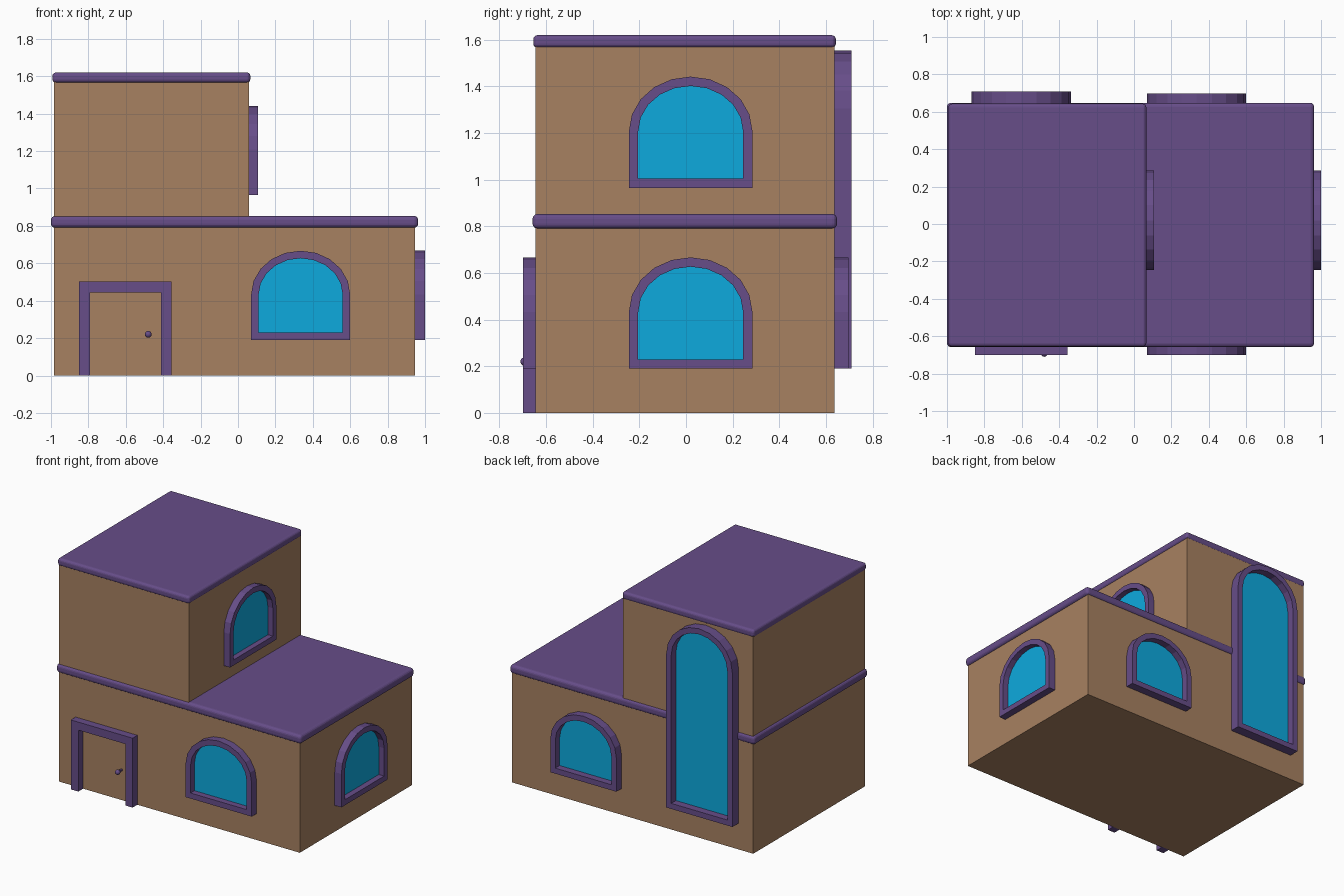
import bpy, bmesh
from math import sin, cos, pi, radians

if "Cube" in bpy.data.objects:
    bpy.data.objects.remove(bpy.data.objects["Cube"])


def material(name, rgb):
    m = bpy.data.materials.new(name)
    m.diffuse_color = (*rgb, 1)
    m.use_nodes = True
    m.node_tree.nodes["Principled BSDF"].inputs["Base Color"].default_value = m.diffuse_color
    return m


TAN = material("tan_wall", (0.39, 0.22, 0.12))
PURPLE = material("purple_trim", (0.135, 0.075, 0.25))
BLUE = material("blue_glass", (0.004, 0.40, 0.73))


def finish(name, bm, mat):
    bmesh.ops.recalc_face_normals(bm, faces=bm.faces)
    me = bpy.data.meshes.new(name)
    bm.to_mesh(me)
    bm.free()
    me.materials.append(mat)
    ob = bpy.data.objects.new(name, me)
    bpy.context.collection.objects.link(ob)
    return ob


def box(name, x, y, z, mat, bevel=0):
    bm = bmesh.new()
    bmesh.ops.create_cube(bm, size=1)
    for v in bm.verts:
        v.co = [(a + b) / 2 + c * (b - a) for (a, b), c in zip((x, y, z), v.co)]
    ob = finish(name, bm, mat)
    if bevel:
        mod = ob.modifiers.new("rounded_edge", 'BEVEL')
        mod.width = bevel
        mod.segments = 4
    return ob


def arch(half, z0, z1, rise, inset=0, n=10):
    """Outline of an arched opening, as (u, z) points."""
    w, r, spring = half - inset, rise - inset, z1 - rise
    pts = [(-w, z0 + inset), (w, z0 + inset)]
    return pts + [(w * cos(pi * i / n), spring + r * sin(pi * i / n)) for i in range(n + 1)]


def window(name, loc, turn, z0, z1, rise, depth, half=0.265, glass=0.01):
    outer, inner = arch(half, z0, z1, rise), arch(half, z0, z1, rise, 0.04)
    # Frame: ring between two arches, given depth
    bm = bmesh.new()
    rings = [[bm.verts.new((u, y, z)) for u, z in pts]
             for pts, y in ((outer, 0), (outer, -depth), (inner, -depth), (inner, 0))]
    n = len(outer)
    for k in range(4):
        a, b = rings[k], rings[(k + 1) % 4]
        for i in range(n):
            j = (i + 1) % n
            bm.faces.new((a[i], a[j], b[j], b[i]))
    frame = finish(name + "_frame", bm, PURPLE)
    # Glass: one flat arched pane facing outward
    bm = bmesh.new()
    bm.faces.new([bm.verts.new((u, -glass, z)) for u, z in inner])
    pane = finish(name + "_glass", bm, BLUE)
    for ob in (frame, pane):
        ob.location = (*loc, 0)
        ob.rotation_euler.z = radians(turn)


# Walls
Y = (-0.645, 0.637)
box("lower_walls", (-0.985, 0.947), Y, (0, 0.82), TAN)
box("upper_walls", (-0.985, 0.058), Y, (0.82, 1.59), TAN)

# Roof slabs with rounded rims
box("lower_roof", (-1.0, 0.963), (-0.658, 0.648), (0.79, 0.853), PURPLE, 0.022)
box("upper_roof", (-0.992, 0.066), (-0.655, 0.643), (1.565, 1.62), PURPLE, 0.019)

# Arched windows
window("front_window", (0.335, Y[0]), 0, 0.19, 0.667, 0.235, 0.055)
window("right_window", (0.947, 0.02), 90, 0.19, 0.667, 0.235, 0.053)
window("upper_right_window", (0.058, 0.02), 90, 0.965, 1.442, 0.235, 0.05)
window("back_window", (0.335, Y[1]), 180, 0.19, 0.667, 0.235, 0.06)
window("tall_back_window", (-0.603, Y[1]), 180, 0.19, 1.555, 0.25, 0.072, glass=0.018)

# Door surround
D = (-0.70, -0.64)
box("door_post_left", (-0.85, -0.79), D, (0, 0.445), PURPLE)
box("door_post_right", (-0.413, -0.355), D, (0, 0.445), PURPLE)
box("door_lintel", (-0.85, -0.355), D, (0.445, 0.503), PURPLE)

# Door knob and its stem
box("door_knob_stem", (-0.486, -0.474), (-0.69, -0.64), (0.214, 0.226), PURPLE)
bm = bmesh.new()
bmesh.ops.create_uvsphere(bm, u_segments=12, v_segments=8, radius=0.018)
knob = finish("door_knob", bm, PURPLE)
knob.location = (-0.48, -0.692, 0.22)
knob.data.polygons.foreach_set("use_smooth", [True] * len(knob.data.polygons))
